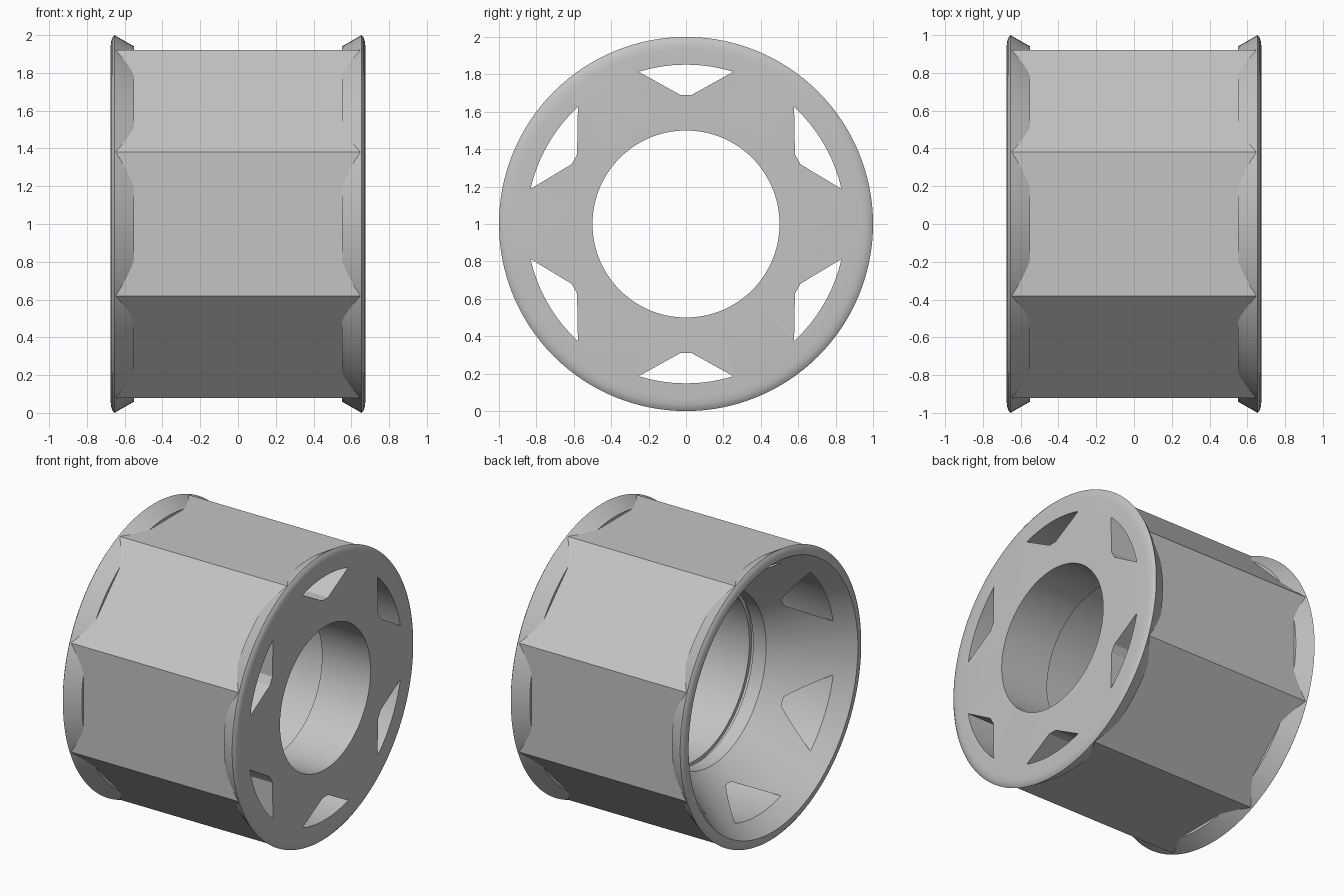
import bpy, bmesh
from math import sin, cos, pi, radians, asin

if "Cube" in bpy.data.objects:
    bpy.data.objects.remove(bpy.data.objects["Cube"], do_unlink=True)

GREY = (0.55, 0.55, 0.55, 1)
grey = bpy.data.materials.new("light_grey")
grey.use_nodes = True
grey.diffuse_color = GREY
grey.node_tree.nodes["Principled BSDF"].inputs["Base Color"].default_value = GREY

AXIS_Z = 1.0  # height of the wheel axis


def finish(name, bm):
    bmesh.ops.recalc_face_normals(bm, faces=bm.faces)
    mesh = bpy.data.meshes.new(name)
    bm.to_mesh(mesh)
    bm.free()
    obj = bpy.data.objects.new(name, mesh)
    bpy.context.collection.objects.link(obj)
    mesh.materials.append(grey)
    obj.location.z = AXIS_Z
    return obj


def lathe(bm, profile, sides, start=0.0, closed=True):
    """Turn (x, radius) points around the x axis."""
    rings = []
    for x, r in profile:
        angles = [start + 2 * pi * i / sides for i in range(sides)]
        rings.append([bm.verts.new((x, r * cos(a), r * sin(a))) for a in angles])
    pairs = list(zip(rings, rings[1:]))
    if closed:
        pairs.append((rings[-1], rings[0]))
    for a, b in pairs:
        for i in range(sides):
            j = (i + 1) % sides
            bm.faces.new((a[i], a[j], b[j], b[i]))


def select_only(obj):
    bpy.ops.object.select_all(action="DESELECT")
    obj.select_set(True)
    bpy.context.view_layer.objects.active = obj


# Turned core: flanges outside, dished open end, stepped bore with a ring groove
flange = [(0.55, 0.9), (0.55, 0.94), (0.655, 1.0), (0.666, 0.985),
          (0.672, 0.965), (0.675, 0.935)]
bore = [(0.675, 0.5), (0.3, 0.5), (0.3, 0.6), (-0.07, 0.6), (-0.07, 0.625),
        (-0.1, 0.625), (-0.1, 0.6), (-0.2, 0.6)]
dished_rim = [(-x, r) for x, r in reversed(flange)]
bm = bmesh.new()
lathe(bm, flange + bore + dished_rim, 128)
core = finish("wheel_core", bm)

# Six openings: an outer arc closed by a blunt wedge, cut along the axis
bm = bmesh.new()
ARC, half = 0.852, asin(0.253 / 0.852)
outline = [(-0.03, 0.69), (0.03, 0.69)]
outline += [(ARC * sin(t), ARC * cos(t)) for t in [half * (1 - k / 6) for k in range(13)]]
for n in range(6):
    c, s = cos(n * pi / 3), sin(n * pi / 3)
    ends = [[bm.verts.new((x, y * c - z * s, y * s + z * c)) for y, z in outline]
            for x in (-1, 1)]
    for ring in ends:
        bm.faces.new(ring)
    for i in range(len(outline)):
        j = (i + 1) % len(outline)
        bm.faces.new((ends[0][i], ends[0][j], ends[1][j], ends[1][i]))
cutter = finish("opening_cutter", bm)
cutter.hide_render = True

cut = core.modifiers.new("openings", "BOOLEAN")
cut.operation = "DIFFERENCE"
cut.solver = "EXACT"
cut.object = cutter
select_only(core)
bpy.ops.object.modifier_apply(modifier=cut.name)
bpy.data.objects.remove(cutter, do_unlink=True)
select_only(core)
bpy.ops.object.shade_smooth_by_angle(angle=radians(28))

# Eight flat sided barrel whose ends sit inside the flanges
bm = bmesh.new()
lathe(bm, [(-0.645, 0.996), (0.645, 0.996)], 8, start=pi / 8, closed=False)
barrel = finish("octagonal_barrel", bm)
